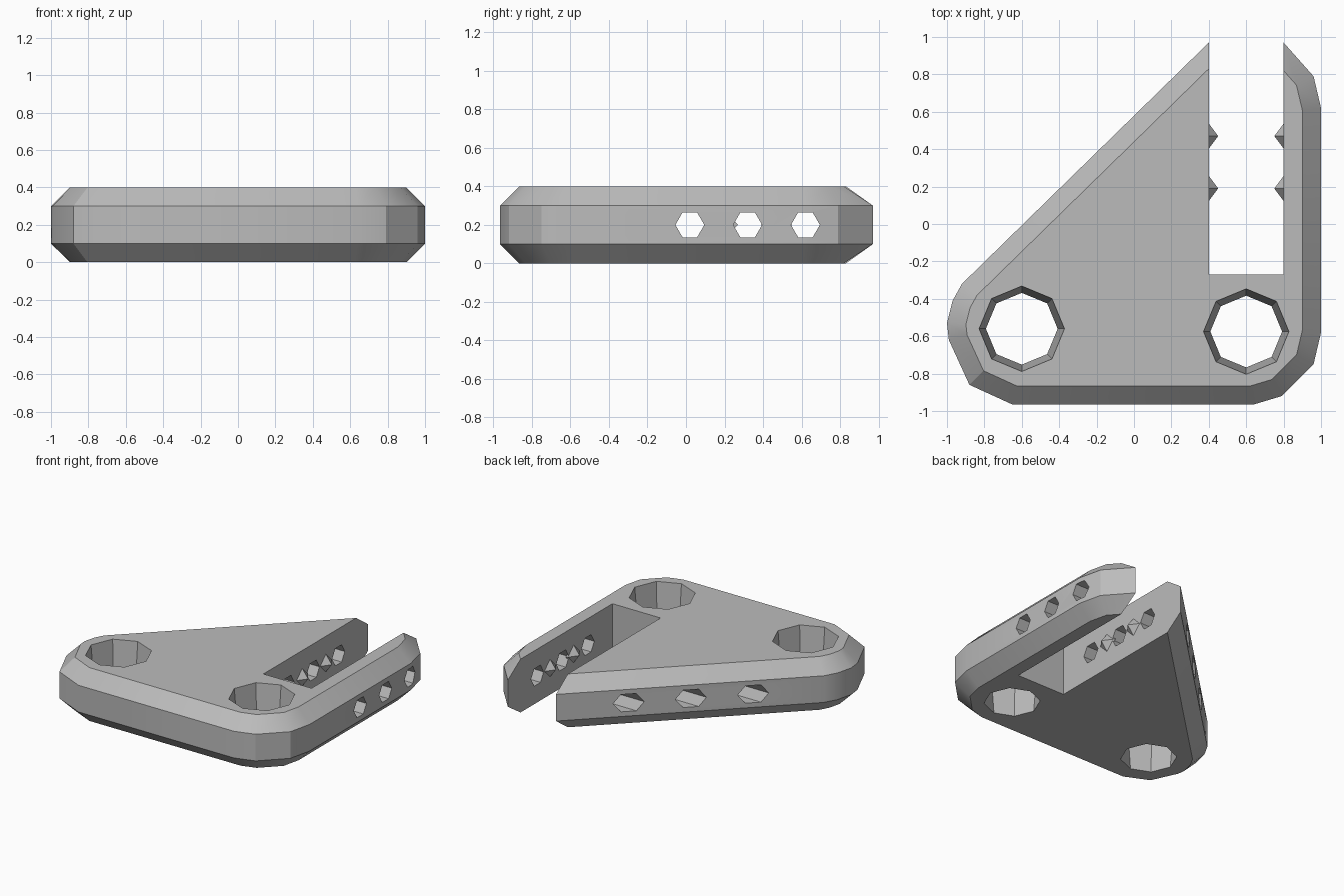
import bpy, bmesh, math
from mathutils import Vector, Matrix

cube = bpy.data.objects.get("Cube")
if cube:
    bpy.data.objects.remove(cube, do_unlink=True)

grey = bpy.data.materials.new("plain grey")
grey.use_nodes = True
colour = (0.5, 0.5, 0.5, 1)
grey.diffuse_color = colour
grey.node_tree.nodes["Principled BSDF"].inputs["Base Color"].default_value = colour


def make(name, bm):
    bmesh.ops.recalc_face_normals(bm, faces=bm.faces)
    mesh = bpy.data.meshes.new(name)
    bm.to_mesh(mesh)
    bm.free()
    mesh.materials.append(grey)
    obj = bpy.data.objects.new(name, mesh)
    bpy.context.collection.objects.link(obj)
    return obj


def cone(name, sides, r1, r2, depth, matrix):
    bm = bmesh.new()
    bmesh.ops.create_cone(bm, cap_ends=True, segments=sides, radius1=r1,
                          radius2=r2, depth=depth, matrix=matrix)
    return make(name, bm)


def inset(points, d):
    # Mitred inward offset of a counter-clockwise outline
    result = []
    for i, p in enumerate(points):
        a = (p - points[i - 1]).normalized()
        b = (points[(i + 1) % len(points)] - p).normalized()
        na, nb = Vector((-a.y, a.x)), Vector((-b.y, b.x))
        result.append(p + (na + nb) * d / (1 + na.dot(nb)))
    return result


def cut(target, cutter):
    mod = target.modifiers.new("cut", 'BOOLEAN')
    mod.operation, mod.solver, mod.object = 'DIFFERENCE', 'EXACT', cutter
    bpy.context.view_layer.objects.active = target
    bpy.ops.object.modifier_apply(modifier=mod.name)
    bpy.data.objects.remove(cutter, do_unlink=True)


# Chamfered plate, rounded triangle in plan
outline = [Vector(p) for p in (
    (-0.65, -0.965), (0.64, -0.965), (0.79, -0.92), (0.96, -0.75), (1, -0.58),
    (1, 0.62), (0.96, 0.79), (0.8, 0.97), (0.68, 1.04), (0.5, 1.04),
    (0.4, 0.97), (-0.92, -0.32), (-0.97, -0.41), (-1, -0.53), (-0.99, -0.62),
    (-0.88, -0.86))]
inner = inset(outline, 0.1)
bm = bmesh.new()
rings = [[bm.verts.new((p.x, p.y, z)) for p in ring]
         for ring, z in ((inner, 0), (outline, 0.1), (outline, 0.3), (inner, 0.4))]
bm.faces.new(rings[0])
bm.faces.new(rings[-1])
for low, high in zip(rings, rings[1:]):
    for i in range(len(low)):
        bm.faces.new((low[i - 1], low[i], high[i], high[i - 1]))
plate = make("plate", bm)

# Open slot at the back
bm = bmesh.new()
bmesh.ops.create_cube(bm, size=1, matrix=Matrix.Translation((0.6, 0.465, 0.2))
                      @ Matrix.Diagonal((0.4, 1.47, 1, 1)))
cut(plate, make("slot_cutter", bm))

# Two upright holes, slightly wider at the top
for x, y in ((-0.6, -0.56), (0.6, -0.575)):
    cut(plate, cone("upright_hole_cutter", 8, 0.19, 0.23, 0.44,
                    Matrix.Translation((x, y, 0.2))))

# Three cross holes running side to side
for y in (0.02, 0.32, 0.62):
    cut(plate, cone("cross_hole_cutter", 6, 0.075, 0.075, 2.6,
                    Matrix.Translation((0, y, 0.2)) @ Matrix.Rotation(math.pi / 2, 4, 'Y')))

# Small pointed grips on both slot walls
grips = []
for side, wall in ((1, 0.4), (-1, 0.8)):
    for n, y in enumerate((0.19, 0.47)):
        name = ("left" if side < 0 else "right") + "_grip_" + str(n + 1)
        grips.append(cone(name, 4, 0.08, 0, 0.06,
                          Matrix.Translation((wall + side * 0.02, y, 0.2))
                          @ Matrix.Rotation(side * math.pi / 2, 4, 'Y')))

# Soft corners on the plate, faceted grips
bpy.ops.object.select_all(action='DESELECT')
plate.select_set(True)
bpy.context.view_layer.objects.active = plate
bpy.ops.object.shade_smooth_by_angle(angle=math.radians(25))
